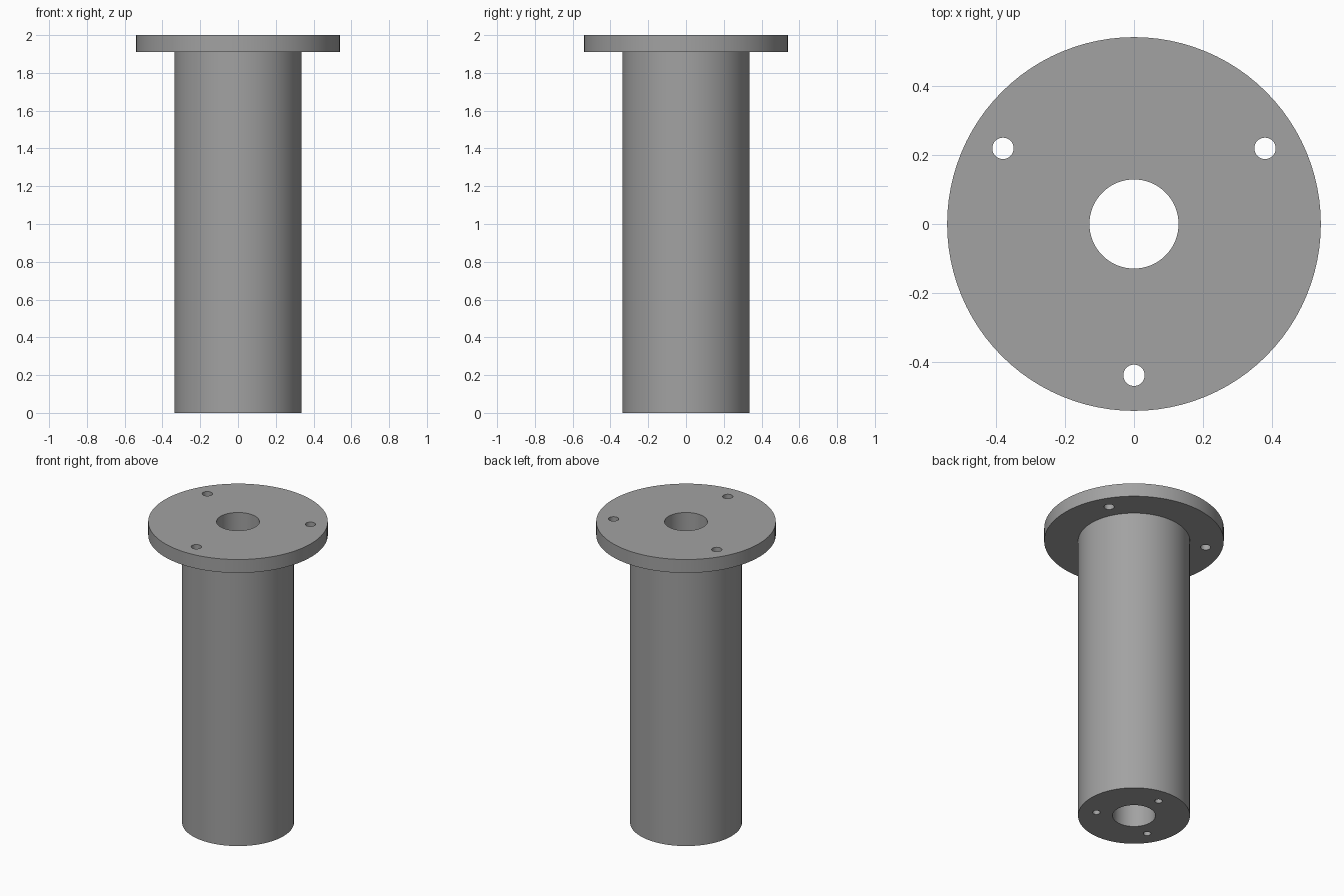
import bpy
import math

if "Cube" in bpy.data.objects:
    bpy.data.objects.remove(bpy.data.objects["Cube"])

# Main dimensions
HEIGHT, FLANGE_Z = 2.0, 1.911
TUBE_R, FLANGE_R, BORE_R = 0.337, 0.541, 0.129

grey = bpy.data.materials.new("plain grey")
grey.diffuse_color = (0.36, 0.36, 0.36, 1)
grey.use_nodes = True
grey.node_tree.nodes["Principled BSDF"].inputs["Base Color"].default_value = grey.diffuse_color


def cylinder(name, radius, z0, z1, x=0.0, y=0.0, sides=96):
    bpy.ops.mesh.primitive_cylinder_add(
        vertices=sides, radius=radius, depth=z1 - z0, location=(x, y, (z0 + z1) / 2))
    obj = bpy.context.object
    obj.name = name
    obj.data.materials.append(grey)
    return obj


def boolean(target, tool, operation):
    mod = target.modifiers.new(operation.lower(), 'BOOLEAN')
    mod.operation = operation
    mod.solver = 'EXACT'
    mod.object = tool
    bpy.context.view_layer.objects.active = target
    bpy.ops.object.modifier_apply(modifier=mod.name)
    bpy.data.objects.remove(tool, do_unlink=True)


def ring_of_holes(target, ring_r, hole_r, z0, z1, start):
    # Three equally spaced round holes
    for i in range(3):
        a = math.radians(start + 120 * i)
        cutter = cylinder("hole_cutter", hole_r, z0, z1,
                          ring_r * math.cos(a), ring_r * math.sin(a), 32)
        boolean(target, cutter, 'DIFFERENCE')


# Column joined to the wide top flange
body = cylinder("flanged_column", TUBE_R, 0, HEIGHT - 0.03)
boolean(body, cylinder("flange", FLANGE_R, FLANGE_Z, HEIGHT), 'UNION')

# Central bore through the whole length
boolean(body, cylinder("bore_cutter", BORE_R, -0.1, HEIGHT + 0.1), 'DIFFERENCE')

# Through holes in the flange, blind screw holes in the foot
ring_of_holes(body, 0.438, 0.031, FLANGE_Z - 0.1, HEIGHT + 0.1, 30)
ring_of_holes(body, 0.23, 0.023, -0.1, 0.18, 90)

# Smooth walls with crisp rims
bpy.ops.object.select_all(action='DESELECT')
body.select_set(True)
bpy.context.view_layer.objects.active = body
bpy.ops.object.shade_smooth_by_angle(angle=math.radians(30))
